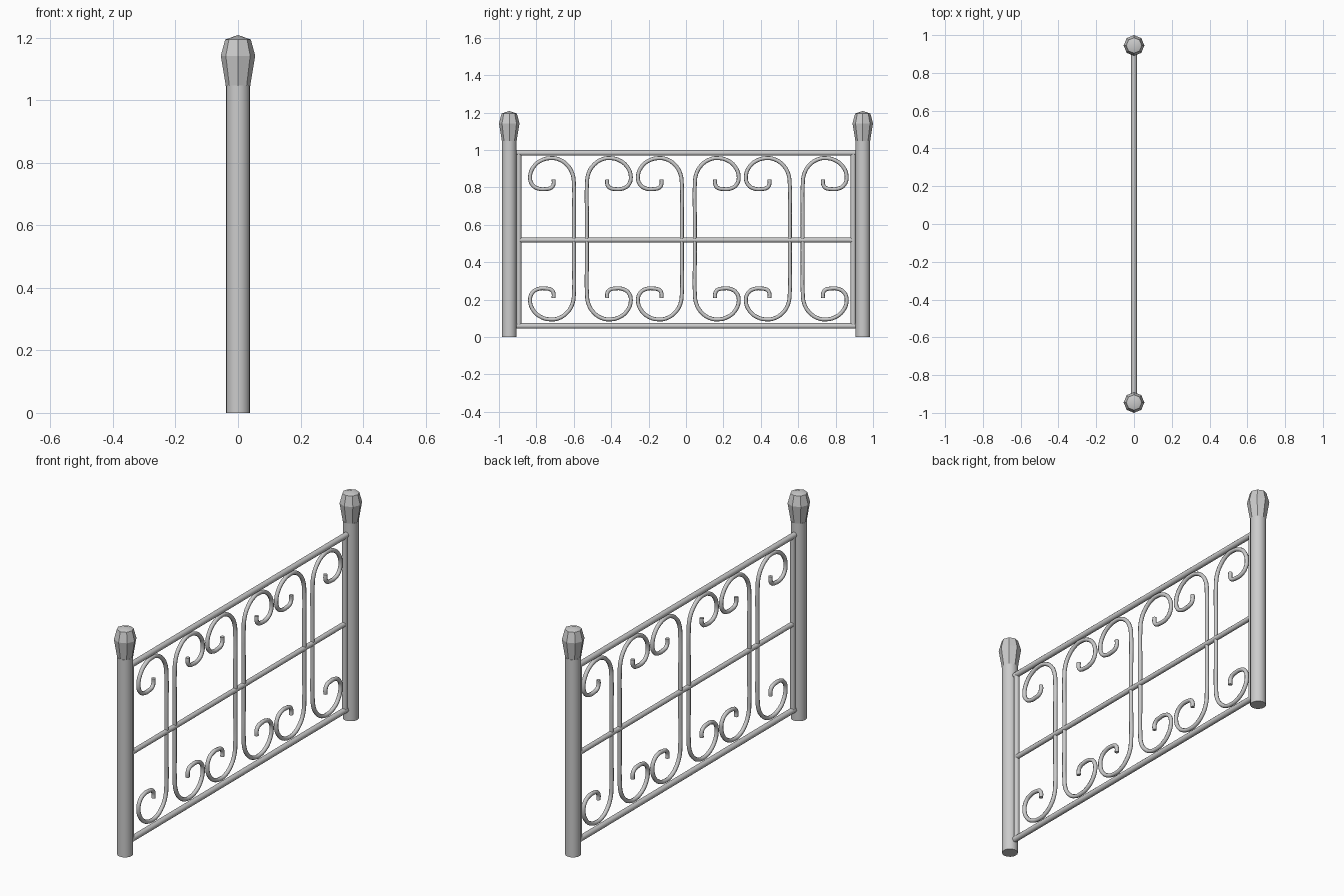
import bpy, bmesh, math
from mathutils import Vector

if "Cube" in bpy.data.objects:
    bpy.data.objects.remove(bpy.data.objects["Cube"])

MID_Z = 0.525


def finish(ob, angle=50):
    bpy.ops.object.select_all(action='DESELECT')
    ob.select_set(True)
    bpy.context.view_layer.objects.active = ob
    bpy.ops.object.shade_smooth_by_angle(angle=math.radians(angle))


def rod(name, a, b, r, sides=12):
    a, b = Vector(a), Vector(b)
    d = b - a
    bpy.ops.mesh.primitive_cylinder_add(vertices=sides, radius=r, depth=d.length,
                                        location=(a + b) / 2,
                                        rotation=d.to_track_quat('Z', 'Y').to_euler())
    ob = bpy.context.object
    ob.name = name
    finish(ob)
    return ob


def finial(name, y, profile, top, sides=8):
    bm = bmesh.new()
    rings = [[bm.verts.new((r * math.cos(2 * math.pi * i / sides),
                            y + r * math.sin(2 * math.pi * i / sides), z))
              for i in range(sides)] for r, z in profile]
    tip = bm.verts.new((0, y, top))
    bm.faces.new(rings[0][::-1])
    for lo, hi in zip(rings, rings[1:]):
        for i in range(sides):
            j = (i + 1) % sides
            bm.faces.new((lo[i], lo[j], hi[j], hi[i]))
    for i in range(sides):
        bm.faces.new((rings[-1][i], rings[-1][(i + 1) % sides], tip))
    me = bpy.data.meshes.new(name)
    bm.to_mesh(me)
    bm.free()
    ob = bpy.data.objects.new(name, me)
    bpy.context.collection.objects.link(ob)
    finish(ob, 20)


# Upper half of a scroll: (distance from spine, height above mid rail)
HALF = [(0, 0.283), (0.008, 0.347), (0.038, 0.396), (0.085, 0.426), (0.125, 0.431),
        (0.17, 0.421), (0.214, 0.387), (0.235, 0.33), (0.222, 0.288), (0.19, 0.268),
        (0.15, 0.266), (0.12, 0.274), (0.109, 0.292), (0.109, 0.317)]


def scroll(name, y, side):
    pts = [(d, -h) for d, h in reversed(HALF)] + [(0, -0.14), (0, 0.14)] + HALF
    cu = bpy.data.curves.new(name, 'CURVE')
    cu.dimensions = '3D'
    cu.bevel_depth = 0.0105
    cu.bevel_resolution = 2
    cu.resolution_u = 4
    cu.use_fill_caps = True
    sp = cu.splines.new('BEZIER')
    sp.bezier_points.add(len(pts) - 1)
    for p, (d, h) in zip(sp.bezier_points, pts):
        p.co = (0, y + side * d, MID_Z + h)
        p.handle_left_type = p.handle_right_type = 'AUTO'
    ob = bpy.data.objects.new(name, cu)
    bpy.context.collection.objects.link(ob)
    bpy.ops.object.select_all(action='DESELECT')
    ob.select_set(True)
    bpy.context.view_layer.objects.active = ob
    bpy.ops.object.convert(target='MESH')
    finish(bpy.context.object)


# Posts, finials and frame uprights
for s, tag in ((-1, 'left'), (1, 'right')):
    y = 0.945 * s
    rod(f'post_{tag}', (0, y, 0), (0, y, 1.047), 0.039, 16)
    finial(f'finial_{tag}', y, [(0.039, 1.045), (0.055, 1.142), (0.041, 1.194)], 1.208)
    rod(f'frame_upright_{tag}', (0, 0.894 * s, 0.06), (0, 0.894 * s, 0.984), 0.014)

# Horizontal rails
for name, z, r, half in (('top_rail', 0.984, 0.015, 0.907), ('middle_rail', 0.518, 0.013, 0.894),
                         ('bottom_rail', 0.059, 0.015, 0.907)):
    rod(name, (0, -half, z), (0, half, z), r)

# Scrollwork, in back-to-back pairs
for i in range(3):
    c = 0.013 + (i - 1) * 0.577
    scroll(f'scroll_left_{i + 1}', c - 0.035, -1)
    scroll(f'scroll_right_{i + 1}', c + 0.034, 1)
